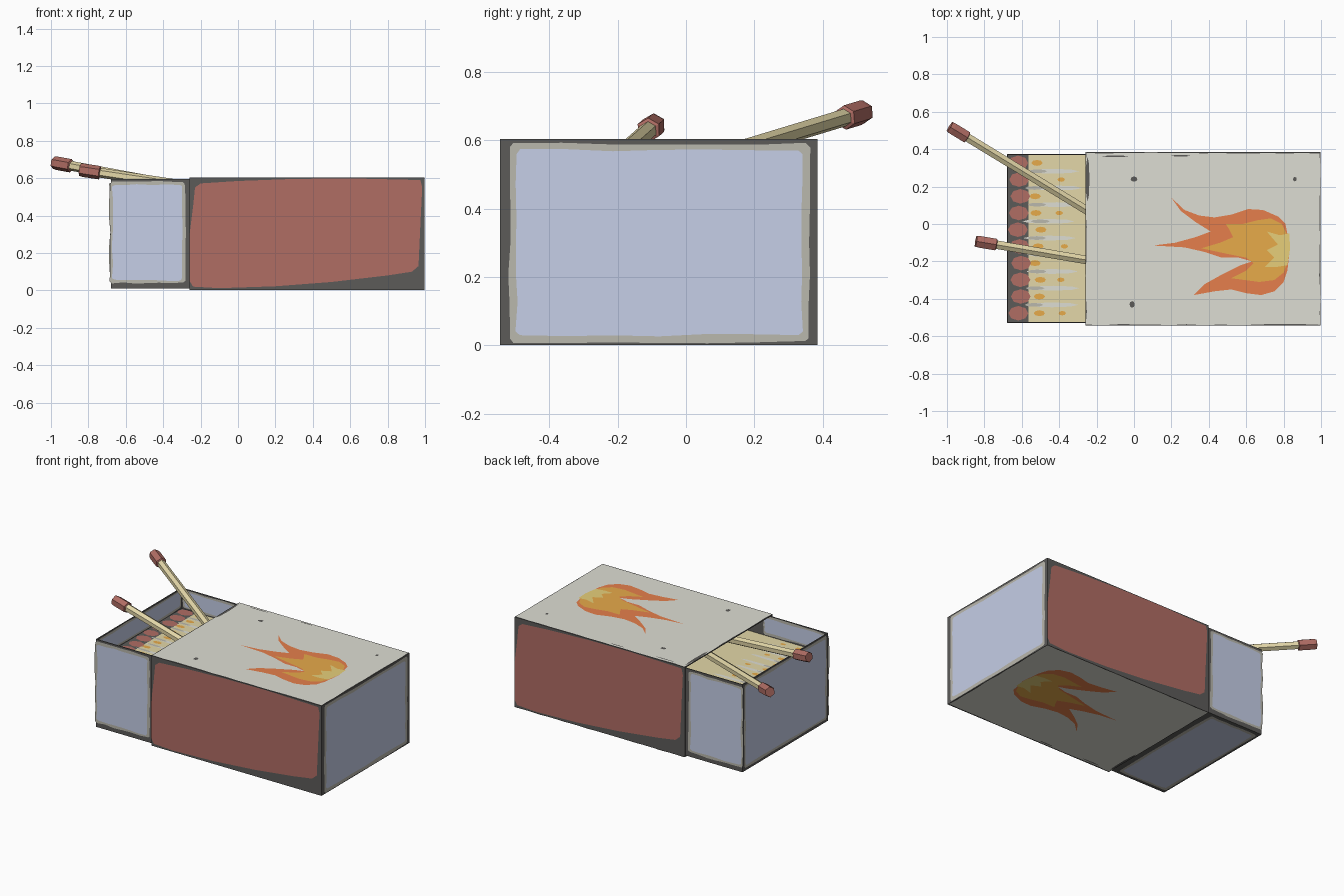
import bpy, bmesh, math, random
from mathutils import Vector

if "Cube" in bpy.data.objects:
    bpy.data.objects.remove(bpy.data.objects["Cube"])
random.seed(4)

def mat(name, r, g, b):
    lin = lambda c: ((c / 255 + 0.055) / 1.055) ** 2.4 if c > 10 else c / 255 / 12.92
    m = bpy.data.materials.new(name)
    m.diffuse_color = (lin(r), lin(g), lin(b), 1)
    m.use_nodes = True
    m.node_tree.nodes["Principled BSDF"].inputs["Base Color"].default_value = m.diffuse_color
    return m

WHITE = mat("off_white_card", 222, 222, 212)
BLUE = mat("pale_blue_card", 202, 211, 236)
RED = mat("brick_red", 176, 109, 100)
DARK = mat("dark_grey_edge", 92, 91, 89)
BEIGE = mat("worn_beige", 186, 184, 174)
ORANGE = mat("flame_orange", 230, 127, 76)
YELLOW = mat("flame_yellow", 236, 174, 76)
PALE = mat("flame_pale", 232, 208, 122)
CREAM = mat("match_wood", 227, 215, 168)
X, Y, Z = Vector((1, 0, 0)), Vector((0, 1, 0)), Vector((0, 0, 1))

def finish(name, bm, mats):
    me = bpy.data.meshes.new(name)
    bm.to_mesh(me)
    bm.free()
    for m in mats:
        me.materials.append(m)
    ob = bpy.data.objects.new(name, me)
    bpy.context.collection.objects.link(ob)
    return ob

def shell(name, lo, hi, open_dir, thick, m):
    """Thin-walled box with the face pointing along open_dir removed."""
    bm = bmesh.new()
    bmesh.ops.create_cube(bm, size=1)
    for v in bm.verts:
        v.co = [lo[i] + (v.co[i] + 0.5) * (hi[i] - lo[i]) for i in range(3)]
    bm.normal_update()
    gone = [f for f in bm.faces if f.normal.dot(open_dir) > 0.9]
    bmesh.ops.delete(bm, geom=gone, context='FACES')
    ob = finish(name, bm, [m])
    s = ob.modifiers.new("wall", 'SOLIDIFY')
    s.thickness, s.offset, s.use_even_offset = thick, -1, True
    return ob

def plate(name, m, o, u, v, polys, lift=0.002):
    """Flat painted faces in the plane o + u*a + v*b, standing out by lift."""
    bm = bmesh.new()
    n = u.cross(v)
    o = Vector(o) + n * lift
    for pts in polys:
        f = bm.faces.new([bm.verts.new(o + u * a + v * b) for a, b in pts])
        f.normal_update()
        if f.normal.dot(n) < 0:
            f.normal_flip()
    return finish(name, bm, [m])

def wobble(a0, a1, b0, b1, amp=0.008, n=6, cut=0.015):
    """Rectangle with clipped corners and a hand-painted, uneven edge."""
    j = lambda: random.uniform(0, amp)
    ts = [i / n for i in range(n + 1)]
    la = lambda t: a0 + cut + (a1 - a0 - 2 * cut) * t
    lb = lambda t: b0 + cut + (b1 - b0 - 2 * cut) * t
    return ([(la(t), b0 + j()) for t in ts] + [(a1 - j(), lb(t)) for t in ts]
            + [(la(1 - t), b1 - j()) for t in ts] + [(a0 + j(), lb(1 - t)) for t in ts])

def worn_panel(name, o, u, v, a0, a1, b0, b1, e=0.018):
    """Blue panel with a beige worn rim."""
    plate(name + "_rim", BEIGE, o, u, v, [wobble(a0, a1, b0, b1)], 0.001)
    plate(name, BLUE, o, u, v, [wobble(a0 + e, a1 - e, b0 + e, b1 - e)], 0.002)

# Sleeve (closed at the right end) and sliding tray
shell("sleeve", (-0.26, -0.544, 0.002), (0.998, 0.384, 0.603), -X, 0.006, DARK)
shell("tray", (-0.68, -0.53, 0.01), (0.99, 0.375, 0.595), Z, 0.006, DARK)

# Outside panels: ends, tray sides, underside
worn_panel("right_end_panel", (0.998, 0, 0), Y, Z, -0.52, 0.364, 0.006, 0.594, 0.02)
worn_panel("left_end_panel", (-0.68, 0, 0), -Y, Z, -0.362, 0.517, 0.025, 0.588, 0.015)
worn_panel("tray_front_panel", (0, -0.53, 0), X, Z, -0.69, -0.278, 0.035, 0.585, 0.015)
worn_panel("tray_back_panel", (0, 0.375, 0), -X, Z, 0.278, 0.69, 0.035, 0.585, 0.015)
worn_panel("tray_under_panel", (0, 0, 0.01), X, -Y, -0.67, -0.3, -0.355, 0.51)

# Tray inside panels above the matches
worn_panel("inner_left_panel", (-0.674, 0, 0), Y, Z, -0.52, 0.365, 0.462, 0.592, 0.012)
worn_panel("inner_front_panel", (0, -0.524, 0), -X, Z, 0.2, 0.67, 0.462, 0.592, 0.012)
worn_panel("inner_back_panel", (0, 0.369, 0), X, Z, -0.67, -0.2, 0.462, 0.592, 0.012)

# Striking strips on both long sides of the sleeve
strip = [(-0.259, 0.05), (-0.24, 0.02), (-0.1, 0.012), (0.2, 0.022), (0.5, 0.045), (0.8, 0.08),
         (0.93, 0.1), (0.965, 0.13), (0.975, 0.35), (0.985, 0.55), (0.975, 0.59), (0.6, 0.599),
         (0.3, 0.596), (0, 0.585), (-0.2, 0.572), (-0.23, 0.55), (-0.24, 0.45), (-0.259, 0.3)]
plate("front_striker", RED, (0, -0.544, 0), X, Z, [strip])
plate("back_striker", RED, (0.738, 0.384, 0), -X, Z, [strip])

# Flame print on top and underside of the sleeve (hundredths of a unit)
flame = [(20, 14), (27, 7.5), (35, 4.5), (43, 3.5), (52, 5), (61, 8), (69, 7.5), (77, 4), (81, 0),
         (82, -5), (83.5, -12), (82, -25), (80, -31), (75, -36), (68, -38), (60, -37), (52, -35),
         (43, -36), (32, -38), (38, -32), (47, -27), (57, -22), (63, -20), (56, -18), (47, -18),
         (38, -15), (27, -12.5), (10, -11.5), (22, -10), (33, -7), (41, -4), (33, 1), (25, 7)]
glow = [(49, 0), (58, 0), (66, 2), (73, 3), (79, 0), (82, -6), (83.5, -12), (82, -20), (80, -26),
        (75, -30), (67, -31), (52, -29), (60, -25), (64, -21), (60, -18), (50, -16), (36, -13),
        (46, -10), (53, -7), (51, -3)]
core = [(71, -4), (78, -6), (83, -5), (83.5, -13), (82, -22), (76, -23), (70, -23), (75, -18),
        (71, -14), (77, -11)]
pct = lambda pts: [(a / 100, b / 100) for a, b in pts]
disc = lambda a, b, ra, rb, n=8: [(a + ra * math.cos(i * math.tau / n), b + rb * math.sin(i * math.tau / n))
                                  for i in range(n)]
for side, o, v in (("top", (0, 0, 0.603), Y), ("bottom", (0, -0.155, 0.002), -Y)):
    plate(side + "_card", WHITE, o, X, v, [wobble(-0.259, 0.997, -0.541, 0.382, 0.007, 14, 0.005)], 0.0015)
    plate(side + "_flame", ORANGE, o, X, v, [pct(flame)], 0.0025)
    plate(side + "_flame_glow", YELLOW, o, X, v, [pct(glow)], 0.0035)
    plate(side + "_flame_core", PALE, o, X, v, [pct(core)], 0.0045)
    scuffs = [disc(0, 0.24, 0.018, 0.014), disc(0.86, 0.24, 0.01, 0.012), disc(-0.01, -0.43, 0.014, 0.018),
              disc(-0.248, 0.24, 0.01, 0.12), disc(-0.1, 0.362, 0.07, 0.004), disc(0.25, 0.365, 0.05, 0.004)]
    plate(side + "_scuffs", DARK, o, X, v, scuffs if side == "top" else scuffs[3:], 0.0025)

# Packed layer of matches in the tray
o = (0, 0, 0.455)
plate("match_layer", CREAM, o, X, Y, [[(-0.674, -0.524), (0.98, -0.524), (0.98, 0.369), (-0.674, 0.369)]], 0.003)
plate("head_shadow", DARK, o, X, Y, [[(-0.674, -0.524), (-0.565, -0.524), (-0.565, 0.369), (-0.674, 0.369)]], 0.004)
rows = [-0.477 + i * 0.0893 for i in range(10)]
jit = lambda s: random.uniform(-s, s)
plate("packed_heads", RED, o, X, Y, [disc(-0.612 + jit(0.01), y, 0.053, 0.039) for y in rows], 0.006)
plate("packed_gaps", WHITE, o, X, Y, [disc(-0.43 + jit(0.03), y + 0.0446, 0.14, 0.013) for y in rows[:-1]], 0.005)
plate("packed_gap_lines", BEIGE, o, X, Y, [disc(-0.52 + jit(0.02), y + 0.0446, 0.05, 0.01) for y in rows[:-1]], 0.006)
plate("packed_spots", YELLOW, o, X, Y, [disc(-0.51 + jit(0.02), y, 0.03, 0.016) for y in rows]
      + [disc(-0.38 + jit(0.03), y, 0.02, 0.012) for y in rows[::2]], 0.006)

# Two loose matches sticking out
def match(name, tip, d, length, sides=6):
    tip, d = Vector(tip), Vector(d).normalized()
    a = d.cross(Z).normalized()
    b = a.cross(d)
    bm = bmesh.new()
    rings = []
    for t, r in ((0, 0.033), (0.02, 0.036), (0.108, 0.036), (0.112, 0.026), (length, 0.026)):
        rings.append([bm.verts.new(tip + d * t + (a * math.cos((k + 0.5) * math.tau / sides)
                      + b * math.sin((k + 0.5) * math.tau / sides)) * r) for k in range(sides)])
    for i in range(len(rings) - 1):
        for k in range(sides):
            q = (k + 1) % sides
            f = bm.faces.new((rings[i][k], rings[i][q], rings[i + 1][q], rings[i + 1][k]))
            f.material_index = 1 if i == 3 else 0
    bm.faces.new(rings[0])
    bm.faces.new(rings[-1]).material_index = 1
    bmesh.ops.recalc_face_normals(bm, faces=bm.faces)
    finish(name, bm, [RED, CREAM])

match("loose_match_long", (-0.985, 0.52, 0.683), (1, -0.61, -0.185), 1.2)
match("loose_match_short", (-0.845, -0.092, 0.645), (1, -0.17, -0.15), 0.95)
